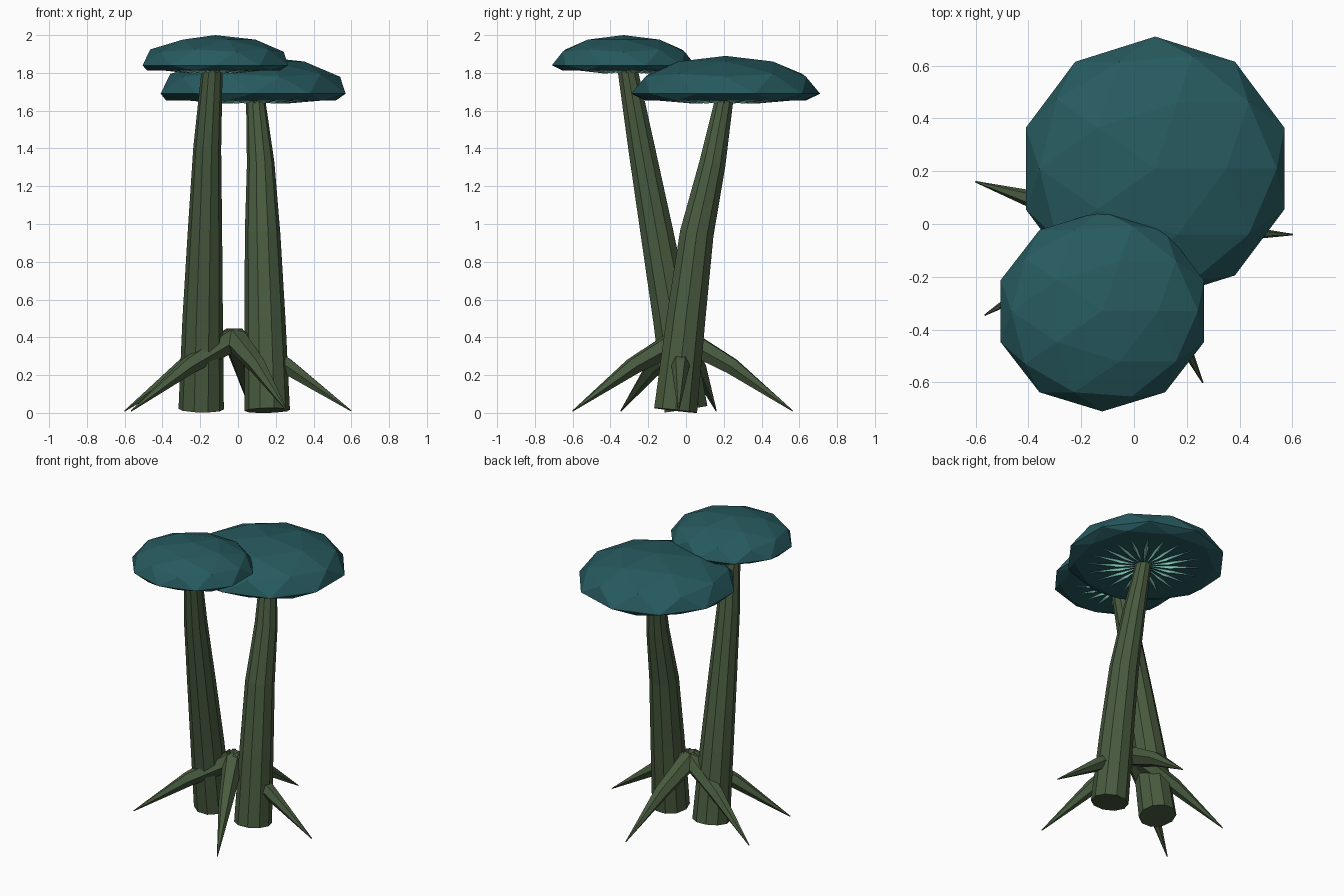
import bpy, bmesh, math
from mathutils import Vector, Matrix

if "Cube" in bpy.data.objects:
    bpy.data.objects.remove(bpy.data.objects["Cube"])


def material(name, rgb):
    m = bpy.data.materials.new(name)
    m.diffuse_color = (*rgb, 1)
    m.use_nodes = True
    m.node_tree.nodes["Principled BSDF"].inputs["Base Color"].default_value = m.diffuse_color
    return m


BARK = material("mossy stalk green", (0.066, 0.105, 0.050))
TEAL = material("cap teal", (0.020, 0.103, 0.115))
MINT = material("gill mint", (0.28, 0.75, 0.63))


def finish(bm, name, mat):
    bmesh.ops.recalc_face_normals(bm, faces=bm.faces)
    me = bpy.data.meshes.new(name)
    bm.to_mesh(me)
    bm.free()
    me.materials.append(mat)
    ob = bpy.data.objects.new(name, me)
    bpy.context.collection.objects.link(ob)
    return ob


def tube(bm, path, sides):
    """Faceted tube through (x, y, z, radius) points, rings square to the path."""
    pts = [Vector(p[:3]) for p in path]
    rings = []
    for i, p in enumerate(pts):
        t = (pts[min(i + 1, len(pts) - 1)] - pts[max(i - 1, 0)]).normalized()
        ref = Vector((0, 1, 0)) if abs(t.z) > 0.9 else Vector((0, 0, 1))
        u = t.cross(ref).normalized()
        v = t.cross(u)
        ring = []
        for k in range(sides):
            a = 2 * math.pi * k / sides
            ring.append(bm.verts.new(p + path[i][3] * (u * math.cos(a) + v * math.sin(a))))
        rings.append(ring)
    for r0, r1 in zip(rings, rings[1:]):
        for k in range(sides):
            n = (k + 1) % sides
            bm.faces.new((r0[k], r0[n], r1[n], r1[k]))
    bm.faces.new(rings[0])
    bm.faces.new(rings[-1])


# Leaning stalks
stalks = {
    "tall_stalk": [(-.195, 0, .02, .12), (-.187, -.073, .5, .107), (-.175, -.155, .96, .091),
                   (-.163, -.235, 1.4, .074), (-.135, -.315, 1.85, .054)],
    "short_stalk": [(.155, -.055, .013, .12), (.143, 0, .5, .108), (.13, .057, .95, .094),
                    (.12, .14, 1.32, .073), (.09, .21, 1.70, .048)],
}
for name, path in stalks.items():
    bm = bmesh.new()
    tube(bm, path, 10)
    finish(bm, name, BARK)

# Spiky roots spreading from between the stalks
bm = bmesh.new()
start = Vector((-.02, -.02, .395))
for x, y in [(.6, -.04), (.07, .565), (-.6, .16), (-.565, -.345), (.26, -.6)]:
    tip = Vector((x, y, .01))
    mid = start.lerp(tip, .45) + Vector((0, 0, .025))
    tube(bm, [(*start, .068), (*mid, .048), (*tip, .003)], 6)
finish(bm, "roots", BARK)


def cap(name, centre, rx, ry, height, drop):
    """Flattened ico dome with a level underside."""
    bm = bmesh.new()
    bmesh.ops.create_icosphere(bm, subdivisions=2, radius=1)
    for v in bm.verts:
        z = v.co.z
        v.co = Vector((v.co.x * rx, v.co.y * ry, z * height if z > 0 else max(z * height, -drop)))
        v.co += Vector(centre)
    finish(bm, name, TEAL)


def gills(name, centre, length, count):
    """Slim pointed blades radiating under a cap."""
    bm = bmesh.new()
    for k in range(count):
        rot = Matrix.Rotation(2 * math.pi * k / count, 3, 'Z')
        prof = [(.03, 0, 0), (length * .6, .013, 0), (length, 0, .003),
                (length * .6, -.013, 0), (length * .45, 0, -.014), (length * .45, 0, .01)]
        a, l, t, r, low, up = [bm.verts.new(rot @ Vector(p) + Vector(centre)) for p in prof]
        for p, q in ((a, l), (l, t), (t, r), (r, a)):
            bm.faces.new((p, q, low))
            bm.faces.new((q, p, up))
    finish(bm, name, MINT)


# Caps with gills
cap("tall_cap", (-.12, -.33, 1.84), .405, .38, .16, .027)
gills("tall_gills", (-.135, -.315, 1.811), .27, 18)
cap("short_cap", (.08, .21, 1.69), .515, .5, .2, .036)
gills("short_gills", (.09, .205, 1.651), .36, 20)
